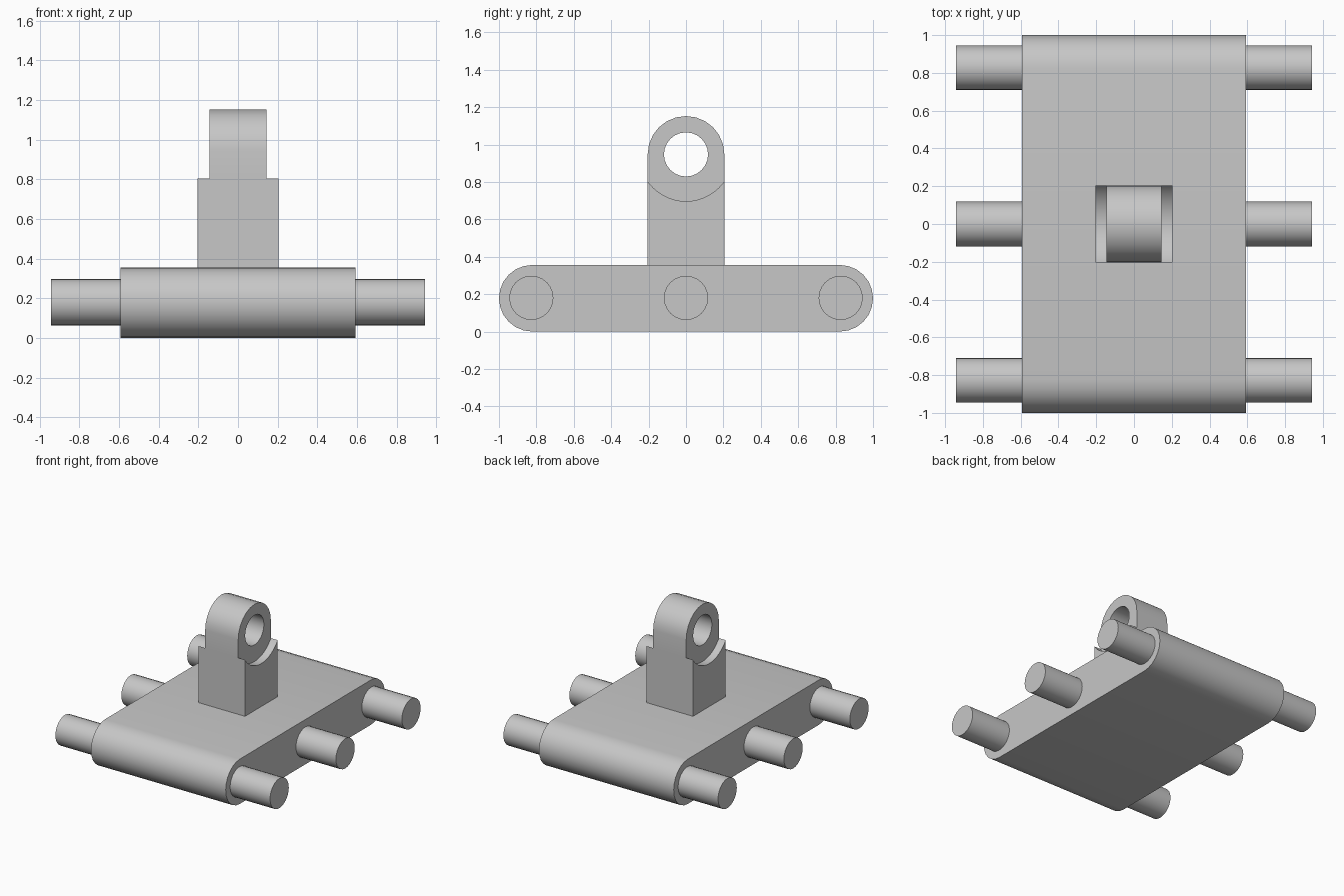
import bpy, bmesh
from math import sin, cos, pi, radians

cube = bpy.data.objects.get("Cube")
if cube:
    bpy.data.objects.remove(cube, do_unlink=True)

grey = bpy.data.materials.new("plain grey")
grey.use_nodes = True
COLOUR = (0.57, 0.57, 0.57, 1)
grey.diffuse_color = COLOUR
grey.node_tree.nodes["Principled BSDF"].inputs["Base Color"].default_value = COLOUR


def arc(y, z, r, start, end, steps):
    """Points along an arc in the side plane, angles in degrees."""
    angles = [radians(start + (end - start) * i / steps) for i in range(steps + 1)]
    return [(y + r * cos(a), z + r * sin(a)) for a in angles]


def extrude_x(name, profile, x0, x1):
    """Solid made by sweeping a side profile from x0 to x1."""
    bm = bmesh.new()
    face = bm.faces.new([bm.verts.new((x0, y, z)) for y, z in profile])
    swept = bmesh.ops.extrude_face_region(bm, geom=[face])["geom"]
    verts = [v for v in swept if isinstance(v, bmesh.types.BMVert)]
    bmesh.ops.translate(bm, verts=verts, vec=(x1 - x0, 0, 0))
    bmesh.ops.recalc_face_normals(bm, faces=bm.faces)
    mesh = bpy.data.meshes.new(name)
    bm.to_mesh(mesh)
    bm.free()
    mesh.materials.append(grey)
    obj = bpy.data.objects.new(name, mesh)
    bpy.context.collection.objects.link(obj)
    return obj


def cylinder_x(name, y, z, r, x0, x1, sides=24):
    return extrude_x(name, arc(y, z, r, 0, 360, sides)[:-1], x0, x1)


def select_only(obj):
    bpy.ops.object.select_all(action='DESELECT')
    obj.select_set(True)
    bpy.context.view_layer.objects.active = obj


def cut(obj, cutter):
    cutter.hide_render = True
    mod = obj.modifiers.new("cut", 'BOOLEAN')
    mod.operation, mod.solver, mod.object = 'DIFFERENCE', 'EXACT', cutter
    select_only(obj)
    bpy.ops.object.modifier_apply(modifier=mod.name)
    bpy.data.objects.remove(cutter, do_unlink=True)


# Base slab with rounded ends
R = 0.178
END = 1 - R
slab = extrude_x("base_slab",
                 arc(END, R, R, -90, 90, 12) + arc(-END, R, R, 90, 270, 12),
                 -0.592, 0.592)
parts = [slab]

# Axle pins passing through the slab
for name, y in (("front", -0.827), ("middle", 0), ("rear", 0.827)):
    parts.append(cylinder_x(name + "_axle", y, 0.18, 0.118, -0.943, 0.943))

# Upright post: arched block, cheeks scooped away to leave a narrow lug with an eye
W, EYE_Z = 0.205, 0.947
post = extrude_x("upright_lug",
                 [(-W, 0.3), (W, 0.3)] + arc(0, EYE_Z, W, 0, 180, 12),
                 -W, W)
for side in (-1, 1):
    x0, x1 = sorted((side * 0.145, side * 0.3))
    cut(post, cylinder_x("cheek_cutter", 0, EYE_Z, 0.25, x0, x1, 48))
cut(post, cylinder_x("eye_cutter", 0, EYE_Z, 0.118, -0.4, 0.4))
parts.append(post)

for obj in parts:
    select_only(obj)
    bpy.ops.object.shade_smooth_by_angle(angle=radians(30))
